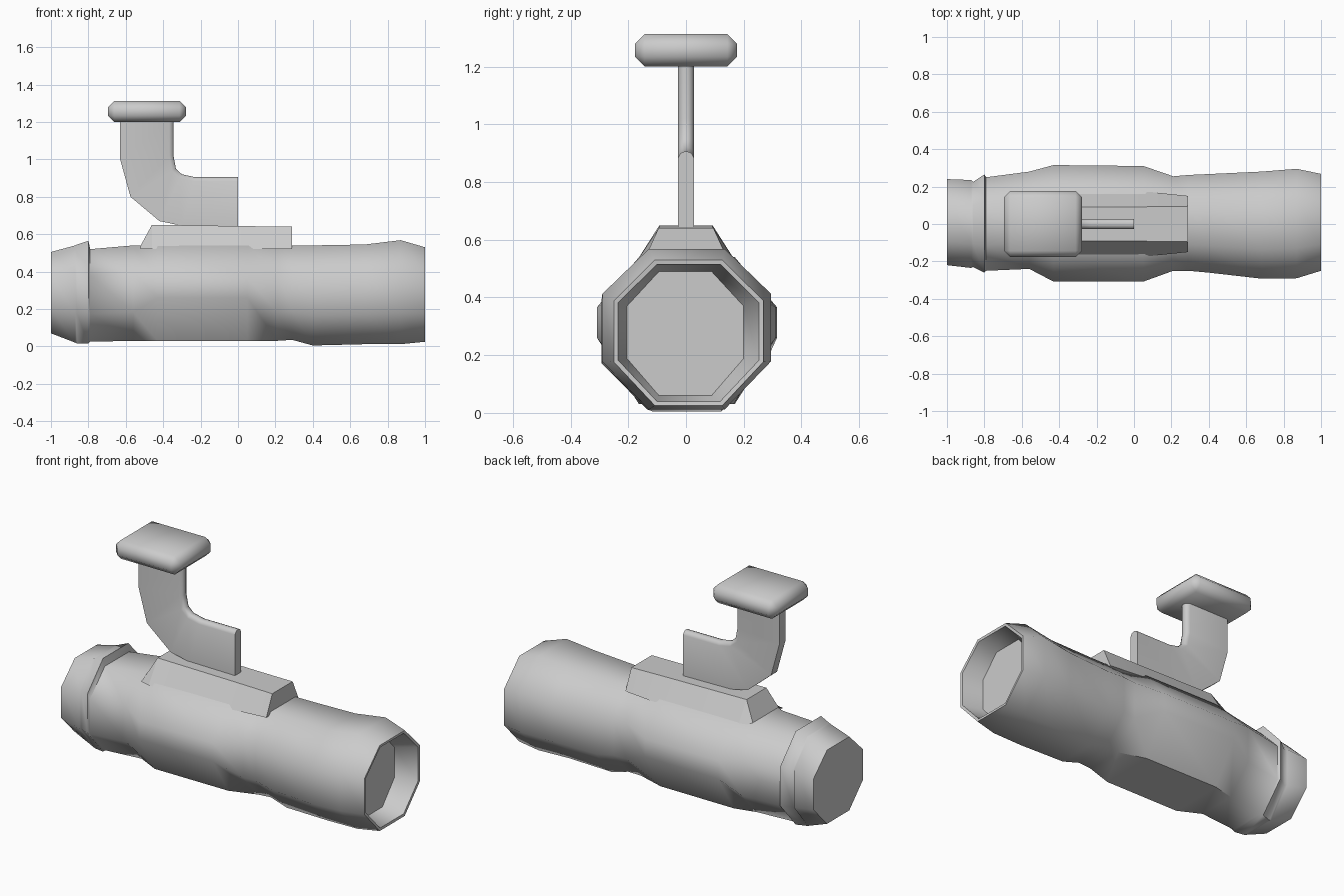
import bpy, bmesh, math

if "Cube" in bpy.data.objects:
    bpy.data.objects.remove(bpy.data.objects["Cube"])

grey = bpy.data.materials.new("light grey")
grey.diffuse_color = (0.6, 0.6, 0.6, 1)
grey.use_nodes = True
grey.node_tree.nodes["Principled BSDF"].inputs["Base Color"].default_value = grey.diffuse_color


def finish(name, bm, angle=50):
    bmesh.ops.recalc_face_normals(bm, faces=bm.faces)
    mesh = bpy.data.meshes.new(name)
    bm.to_mesh(mesh)
    bm.free()
    mesh.materials.append(grey)
    ob = bpy.data.objects.new(name, mesh)
    bpy.context.collection.objects.link(ob)
    bpy.ops.object.select_all(action='DESELECT')
    ob.select_set(True)
    bpy.context.view_layer.objects.active = ob
    bpy.ops.object.shade_smooth_by_angle(angle=math.radians(angle))
    return ob


def loft(name, rings, angle=50):
    """Skin a row of equal-length point rings and cap both ends."""
    bm = bmesh.new()
    rows = [[bm.verts.new(p) for p in r] for r in rings]
    n = len(rows[0])
    for a, b in zip(rows, rows[1:]):
        for i in range(n):
            j = (i + 1) % n
            bm.faces.new((a[i], a[j], b[j], b[i]))
    bm.faces.new(rows[0])
    bm.faces.new(rows[-1])
    return finish(name, bm, angle)


def octagon(x, y0, y1, z0, z1, flat=0.45, low=0.30, high=0.72):
    """Eight-sided section with flat top and bottom."""
    c, w, h = (y0 + y1) / 2, (y1 - y0) / 2, z1 - z0
    k = flat * w
    lo, hi = z0 + low * h, z0 + high * h
    return [(x, c - k, z0), (x, c + k, z0), (x, y1, lo), (x, y1, hi),
            (x, c + k, z1), (x, c - k, z1), (x, y0, hi), (x, y0, lo)]


# Tube: rear cap, collar, swollen middle, flared front with a recessed lens
sections = [
    (-1.00, -0.22, 0.24, 0.07, 0.505),
    (-0.87, -0.235, 0.235, 0.02, 0.54),
    (-0.86, -0.23, 0.225, 0.015, 0.545),
    (-0.80, -0.26, 0.265, 0.015, 0.565),
    (-0.79, -0.25, 0.25, 0.025, 0.52),
    (-0.56, -0.24, 0.28, 0.03, 0.54),
    (-0.43, -0.308, 0.315, 0.03, 0.54, 0.53, 0.45, 0.66),
    (0.05, -0.308, 0.31, 0.03, 0.54, 0.53, 0.45, 0.66),
    (0.21, -0.25, 0.255, 0.03, 0.54),
    (0.29, -0.25, 0.262, 0.035, 0.54),
    (0.40, -0.26, 0.267, 0.005, 0.54),
    (0.68, -0.292, 0.28, 0.012, 0.545),
    (0.87, -0.29, 0.295, 0.012, 0.568),
    (1.00, -0.25, 0.268, 0.025, 0.53),
    (0.998, -0.235, 0.253, 0.04, 0.515),
    (0.88, -0.205, 0.20, 0.06, 0.49),
]
loft("tube", [octagon(*s) for s in sections])

# Raised rail on top of the tube, with sloping sides
rail = [(-0.52, 0.16, 0.12, 0.54), (-0.46, 0.175, 0.092, 0.65),
        (0.05, 0.175, 0.092, 0.643), (0.29, 0.15, 0.095, 0.64)]
loft("rail", [[(x, -b, 0.52), (x, b, 0.52), (x, t, z), (x, -t, z)]
              for x, b, t, z in rail], 25)

# Flat curved arm, square on the outside and rounded on the inside
outer = [(-0.63, 1.21), (-0.63, 1.0), (-0.575, 0.80), (-0.42, 0.67), (-0.30, 0.645), (0, 0.635)]
inner = [(-0.345, 1.21), (-0.345, 1.02), (-0.332, 0.95), (-0.30, 0.92), (-0.23, 0.905), (0, 0.905)]


def arm_section(o, i, t=0.028):
    def at(f, y):
        return (o[0] + (i[0] - o[0]) * f, y, o[1] + (i[1] - o[1]) * f)
    return [at(0, -t), at(0, t), at(0.92, t), at(0.98, t * 0.7),
            at(1, t * 0.25), at(1, -t * 0.25), at(0.98, -t * 0.7), at(0.92, -t)]


loft("arm", [arm_section(o, i) for o, i in zip(outer, inner)])

# Bevelled pad on top of the arm
bm = bmesh.new()
bmesh.ops.create_cube(bm, size=1)
for v in bm.verts:
    v.co = (-0.487 + v.co.x * 0.417, v.co.y * 0.355, 1.256 + v.co.z * 0.112)
bmesh.ops.bevel(bm, geom=bm.edges[:], offset=0.034, segments=1, affect='EDGES')
finish("pad", bm)
